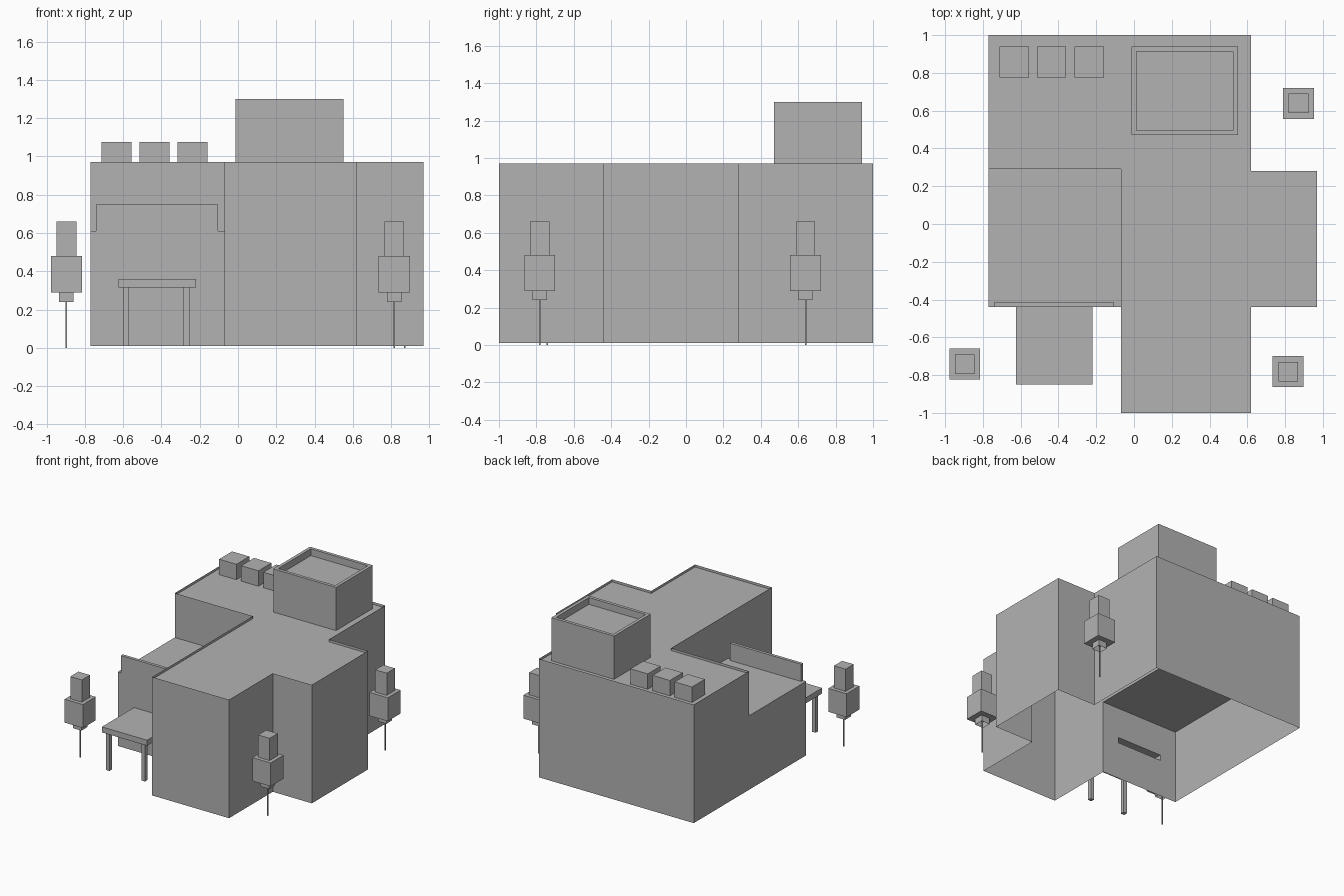
import bpy
import bmesh
from mathutils import Vector

cube = bpy.data.objects.get("Cube")
if cube:
    bpy.data.objects.remove(cube, do_unlink=True)

# One plain grey for everything
grey = bpy.data.materials.new("plain_grey")
grey.use_nodes = True
COLOR = (0.45, 0.45, 0.45, 1)
grey.diffuse_color = COLOR
grey.node_tree.nodes["Principled BSDF"].inputs["Base Color"].default_value = COLOR

BASE, TERRACE, ROOF = 0.01, 0.61, 0.97


def finish(bm, name):
    mesh = bpy.data.meshes.new(name)
    bm.to_mesh(mesh)
    bm.free()
    mesh.materials.append(grey)
    obj = bpy.data.objects.new(name, mesh)
    bpy.context.collection.objects.link(obj)
    return obj


def quad(bm, *points):
    return bm.faces.new([bm.verts.new(p) for p in points])


def wall(bm, a, b, z0, z1):
    quad(bm, (*a, z0), (*b, z0), (*b, z1), (*a, z1))


def box(name, x, y, z, open_side=None, rim=0, depth=0):
    """Box from ranges; can drop one side or sink the top inside a rim."""
    bm = bmesh.new()
    bmesh.ops.create_cube(bm, size=1)
    for v in bm.verts:
        v.co = [(r[0] + r[1]) / 2 + c * (r[1] - r[0]) for r, c in zip((x, y, z), v.co)]
    bm.normal_update()
    if rim:
        top = [f for f in bm.faces if f.normal.z > 0.9]
        sink(bm, top, rim, depth)
    if open_side:
        side = [f for f in bm.faces if f.normal.dot(Vector(open_side)) > 0.9]
        bmesh.ops.delete(bm, geom=side, context="FACES")
    return finish(bm, name)


def sink(bm, faces, rim, depth):
    bm.normal_update()
    bmesh.ops.inset_region(bm, faces=faces, thickness=rim, use_even_offset=True)
    bmesh.ops.inset_region(bm, faces=faces, thickness=0.0002, depth=-depth,
                           use_even_offset=True)


# Main building: hollow shell, open below, with a rimmed roof
outline = [(-0.77, 0.29), (-0.07, 0.29), (-0.07, -1), (0.62, -1), (0.62, -0.44),
           (0.97, -0.44), (0.97, 0.28), (0.62, 0.28), (0.62, 1), (-0.77, 1)]
corner = (-0.07, -0.44)
bm = bmesh.new()
wall(bm, outline[0], outline[1], TERRACE, ROOF)
wall(bm, outline[1], corner, TERRACE, ROOF)
wall(bm, corner, outline[2], BASE, ROOF)
for a, b in zip(outline[2:], outline[3:] + outline[:1]):
    wall(bm, a, b, BASE, ROOF)
roof = bm.faces.new([bm.verts.new((*p, ROOF)) for p in outline])
sink(bm, [roof], 0.014, 0.02)
bmesh.ops.remove_doubles(bm, verts=bm.verts, dist=0.0001)
finish(bm, "main_building")

# Lower terrace wing, its front wall opening into the table top
LEFT, RIGHT, FRONT, BACK = -0.77, -0.07, -0.44, 0.29
TABLE_X, TABLE_Z = (-0.625, -0.22), (0.315, 0.36)
bm = bmesh.new()
wall(bm, (LEFT, BACK), (LEFT, FRONT), BASE, TERRACE)
quad(bm, (LEFT, FRONT, TERRACE), (RIGHT, FRONT, TERRACE),
     (RIGHT, BACK, TERRACE), (LEFT, BACK, TERRACE))
xs = (LEFT, *TABLE_X, RIGHT)
zs = (BASE, *TABLE_Z, TERRACE)
for i in range(3):
    for j in range(3):
        if (i, j) != (1, 1):
            wall(bm, (xs[i], FRONT), (xs[i + 1], FRONT), zs[j], zs[j + 1])
bmesh.ops.remove_doubles(bm, verts=bm.verts, dist=0.0001)
bmesh.ops.dissolve_limit(bm, angle_limit=0.01, verts=bm.verts, edges=bm.edges)
finish(bm, "terrace_wing")
box("terrace_parapet", (-0.742, -0.105), (FRONT, -0.415), (TERRACE, 0.75), (0, 0, -1))

# Table against the terrace wall
box("table_top", TABLE_X, (-0.85, FRONT), TABLE_Z, (0, 1, 0))
for x in (-0.602, -0.284):
    box("table_leg", (x, x + 0.032), (-0.832, -0.80), (BASE, TABLE_Z[0]))

# Rooftop room and vent boxes
box("roof_room", (-0.013, 0.55), (0.47, 0.94), (ROOF - 0.02, 1.30), (0, 0, -1), 0.026, 0.055)
for x in (-0.712, -0.514, -0.315):
    box("roof_vent", (x, x + 0.155), (0.775, 0.94), (ROOF - 0.02, 1.075))

# Stacked-box trees
for cx, cy in ((-0.896, -0.742), (0.816, -0.782), (0.871, 0.639)):
    for name, half, z in (("tree_trunk", 0.004, (0, 0.29)), ("tree_collar", 0.038, (0.24, 0.29)),
                          ("tree_crown", 0.082, (0.29, 0.48)), ("tree_top", 0.052, (0.48, 0.66))):
        box(name, (cx - half, cx + half), (cy - half, cy + half), z,
            (0, 0, -1) if name == "tree_collar" else None)
